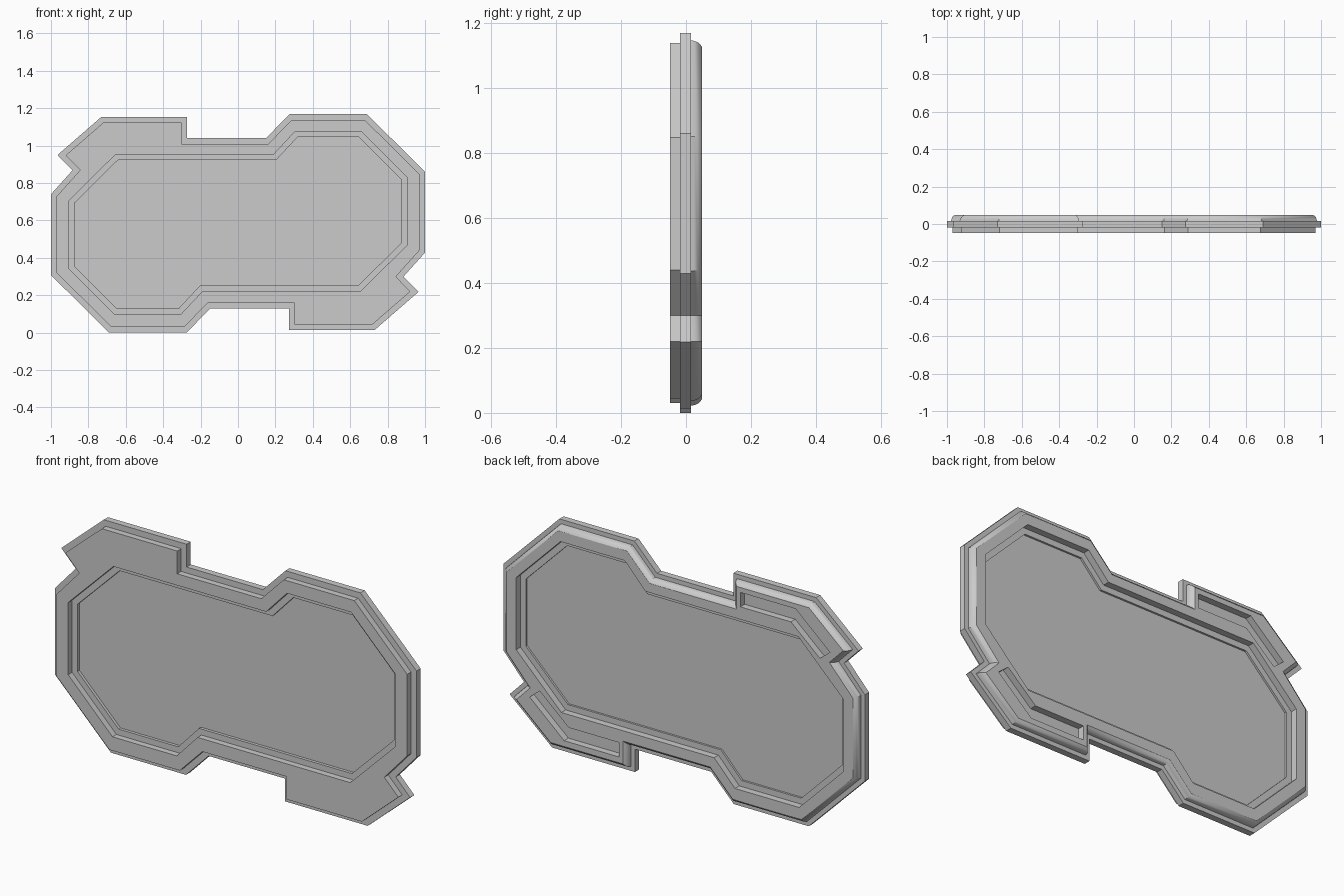
import bpy, bmesh
from mathutils import Vector

if "Cube" in bpy.data.objects:
    bpy.data.objects.remove(bpy.data.objects["Cube"])


def full_loop(half, z_sum):
    """Complete a loop by turning its half 180 degrees about the centre."""
    return half + [(-x, z_sum - z) for x, z in half]


def inset(pts, d):
    """Mitred inset of a clockwise (x, z) loop."""
    out = []
    for i, p in enumerate(pts):
        p = Vector(p)
        a = (p - Vector(pts[i - 1])).normalized()
        b = (Vector(pts[(i + 1) % len(pts)]) - p).normalized()
        na, nb = Vector((a.y, -a.x)), Vector((b.y, -b.x))
        q = p + (na + nb) * (d / (1 + na.dot(nb)))
        out.append((q.x, q.y))
    return out


def plate(name, sections, holes=(), smooth=False):
    """Flat plate: outer sections [(loop, y)...] front to back, straight holes."""
    bm = bmesh.new()
    caps = [[], []]
    y0, y1 = sections[0][1], sections[-1][1]
    for stack in [sections] + [[(h, y0), (h, y1)] for h in holes]:
        rings = [[bm.verts.new((x, y, z)) for x, z in loop] for loop, y in stack]
        for r, s in zip(rings, rings[1:]):
            for i in range(len(r)):
                j = (i + 1) % len(r)
                bm.faces.new((r[i], r[j], s[j], s[i]))
        for cap, ring in zip(caps, (rings[0], rings[-1])):
            cap += [bm.edges.get((ring[i - 1], ring[i])) for i in range(len(ring))]
    for cap in caps:
        bmesh.ops.triangle_fill(bm, edges=cap, use_beauty=True, normal=(0, 1, 0))
    bmesh.ops.recalc_face_normals(bm, faces=bm.faces)
    me = bpy.data.meshes.new(name)
    bm.to_mesh(me)
    bm.free()
    ob = bpy.data.objects.new(name, me)
    bpy.context.collection.objects.link(ob)
    if smooth:
        bpy.ops.object.select_all(action='DESELECT')
        ob.select_set(True)
        bpy.context.view_layer.objects.active = ob
        bpy.ops.object.shade_smooth_by_angle(angle=0.6)
    return ob


# Profiles: eared outline, stepped window opening, pocket in each ear
outline = full_loop([(-1, .74), (-.885, .868), (-.965, .95), (-.73, 1.154),
                     (-.272, 1.154), (-.272, 1.04), (.15, 1.04), (.275, 1.168),
                     (.69, 1.168), (1, .86)], 1.168)
opening = full_loop([(-.905, .705), (-.655, .952), (.19, .952), (.305, 1.075),
                     (.66, 1.075), (.905, .83)], 1.174)
ledge = inset(opening, .03)
pocket = [(-.335, 1.087), (-.335, 1.015), (-.615, 1.015), (-.775, .875),
          (-.83, .92), (-.64, 1.087)]
pocket_turned = [(-x, 1.172 - z) for x, z in pocket]

# Front rim
front = inset(outline, .03)
plate("front_rim", [(front, -.049), (front, -.018)], [opening])

# Middle frame, widest layer, forms the ledge in the window
plate("middle_frame", [(outline, -.018), (outline, .015)], [ledge])

# Back rim with rounded outer edge and ear pockets
profile = [(.022, .015), (.024, .026), (.028, .036), (.034, .043), (.042, .049)]
plate("back_rim", [(inset(outline, d), y) for d, y in profile],
      [opening, pocket, pocket_turned], smooth=True)

# Panel filling the window
plate("panel", [(ledge, -.003), (ledge, .005)])
